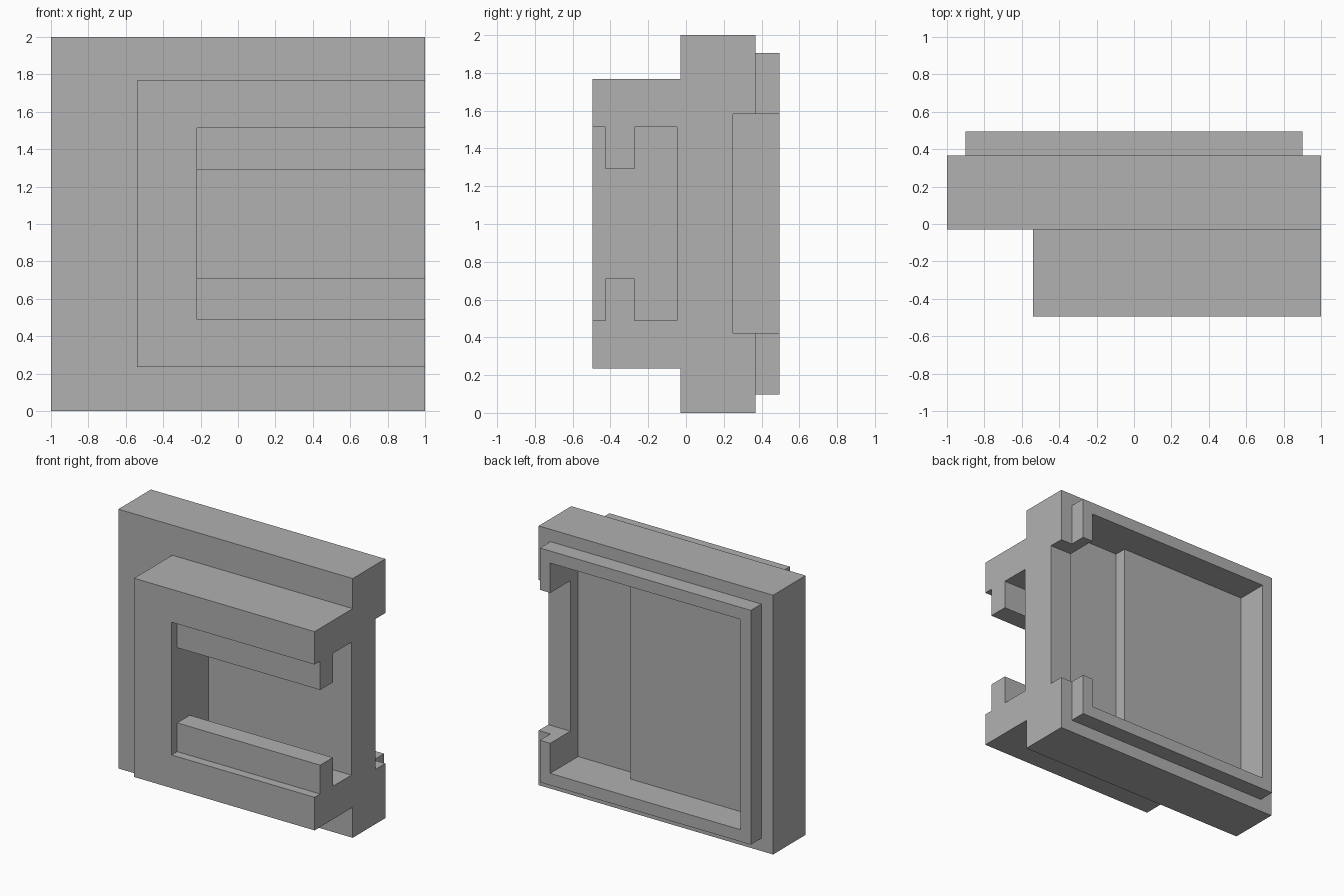
import bpy
import bmesh

old = bpy.data.objects.get("Cube")
if old:
    bpy.data.objects.remove(old, do_unlink=True)

grey = bpy.data.materials.new("plain_grey")
grey.use_nodes = True
grey.diffuse_color = (0.44, 0.44, 0.44, 1)
grey.node_tree.nodes["Principled BSDF"].inputs["Base Color"].default_value = (0.44, 0.44, 0.44, 1)


def prism(name, profile, x0, x1):
    """Extrude a closed (y, z) profile along x."""
    bm = bmesh.new()
    face = bm.faces.new([bm.verts.new((x0, y, z)) for y, z in profile])
    ext = bmesh.ops.extrude_face_region(bm, geom=[face])
    moved = [v for v in ext["geom"] if isinstance(v, bmesh.types.BMVert)]
    bmesh.ops.translate(bm, verts=moved, vec=(x1 - x0, 0, 0))
    bmesh.ops.recalc_face_normals(bm, faces=bm.faces)
    mesh = bpy.data.meshes.new(name)
    bm.to_mesh(mesh)
    bm.free()
    mesh.materials.append(grey)
    obj = bpy.data.objects.new(name, mesh)
    bpy.context.collection.objects.link(obj)
    return obj


def box(name, x, y, z):
    profile = [(y[0], z[0]), (y[1], z[0]), (y[1], z[1]), (y[0], z[1])]
    return prism(name, profile, *x)


def combine(target, tool, operation):
    """Apply a boolean and discard the tool."""
    mod = target.modifiers.new(tool.name, "BOOLEAN")
    mod.object, mod.operation, mod.solver = tool, operation, "EXACT"
    with bpy.context.temp_override(object=target, active_object=target):
        bpy.ops.object.modifier_apply(modifier=mod.name)
    bpy.data.objects.remove(tool, do_unlink=True)


# Square plate with the front mount and the raised rear rim
housing = box("housing", (-1, 1), (-0.03, 0.367), (0, 2))
combine(housing, box("front_mount", (-0.54, 1), (-0.495, 0.1), (0.235, 1.768)), "UNION")
combine(housing, box("rear_rim", (-0.9, 0.9), (0.2, 0.495), (0.098, 1.905)), "UNION")

# Slide-in channel with two retaining lips, open on one side
lower = [(-0.6, 0.49), (-0.427, 0.49), (-0.427, 0.712),
         (-0.273, 0.712), (-0.273, 0.49), (-0.047, 0.49)]
upper = [(y, 2.004 - z) for y, z in reversed(lower)]
combine(housing, prism("channel", lower + upper, -0.22, 1.2), "DIFFERENCE")

# Rear tray, its deeper pocket, and the opening through the side wall
tray_z = (0.19, 1.812)
combine(housing, box("tray", (-0.81, 0.812), (0.25, 0.7), tray_z), "DIFFERENCE")
combine(housing, box("pocket", (0.3, 0.812), (0.155, 0.4), tray_z), "DIFFERENCE")
combine(housing, box("side_opening", (0.6, 1.2), (0.25, 0.7), (0.422, 1.582)), "DIFFERENCE")
